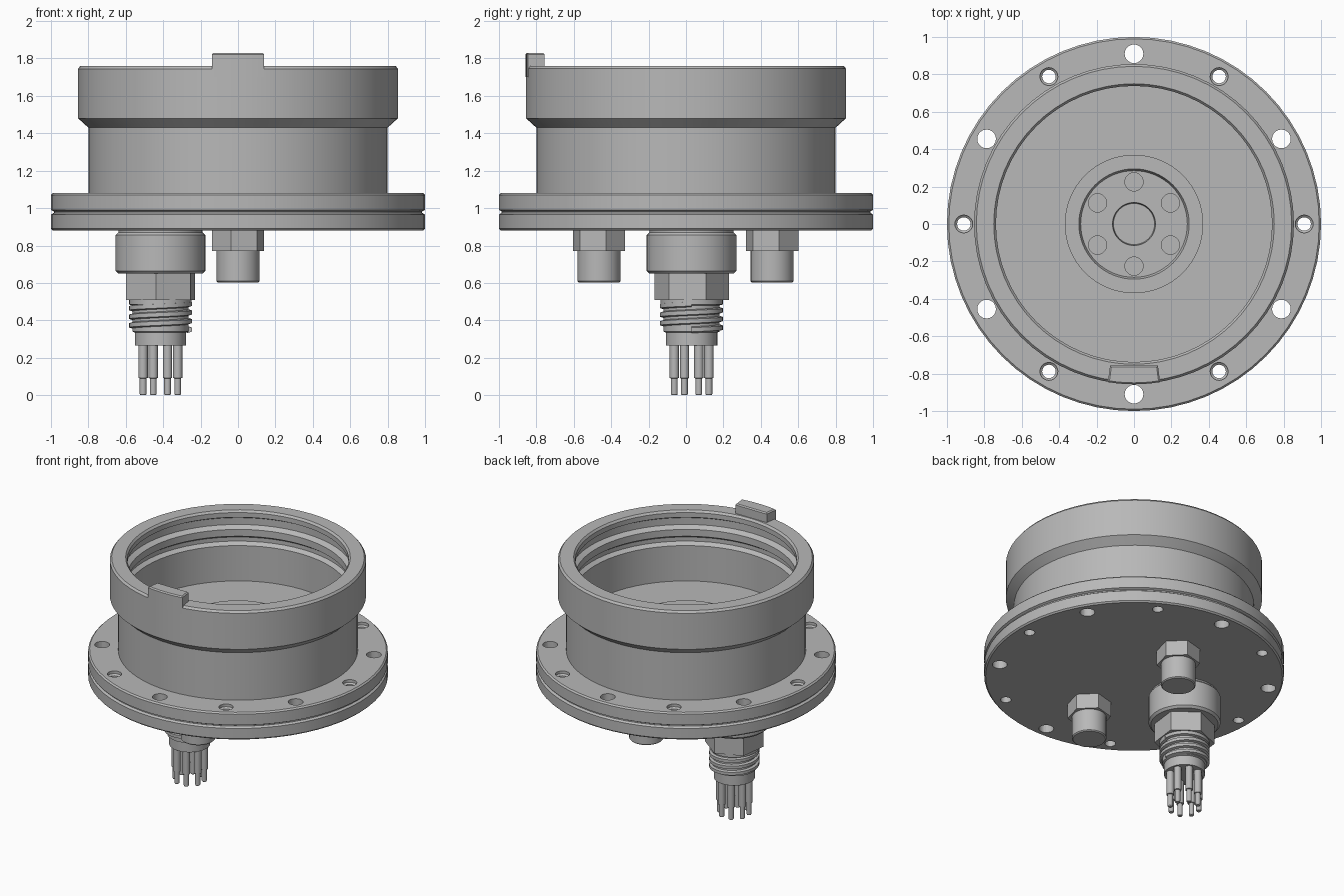
import bpy, bmesh
from math import pi, sin, cos, radians
from mathutils import Matrix, Vector

cube = bpy.data.objects.get("Cube")
if cube:
    bpy.data.objects.remove(cube, do_unlink=True)

grey = bpy.data.materials.new("satin_grey")
grey.use_nodes = True
colour = (0.48, 0.48, 0.48, 1)
grey.diffuse_color = colour
grey.node_tree.nodes["Principled BSDF"].inputs["Base Color"].default_value = colour


def add_lathe(bm, profile, segments, x=0, y=0, turn=0):
    """Closed solid of revolution; the profile runs from axis to axis."""
    verts = [bm.verts.new((r, 0, z)) for r, z in profile]
    edges = [bm.edges.new(pair) for pair in zip(verts, verts[1:])]
    made = bmesh.ops.spin(bm, geom=verts + edges, cent=(0, 0, 0), axis=(0, 0, 1),
                          angle=2 * pi, steps=segments, use_duplicate=False)
    bmesh.ops.remove_doubles(bm, verts=bm.verts, dist=0.0002)
    place = Matrix.Translation((x, y, 0)) @ Matrix.Rotation(turn, 4, "Z")
    # Only the newly made solid still touches this lathe's vertices
    fresh = [v for v in bm.verts if not v.tag]
    bmesh.ops.transform(bm, matrix=place, verts=fresh)
    for v in fresh:
        v.tag = True


def finish(name, bm):
    bmesh.ops.recalc_face_normals(bm, faces=bm.faces)
    mesh = bpy.data.meshes.new(name)
    bm.to_mesh(mesh)
    bm.free()
    mesh.materials.append(grey)
    obj = bpy.data.objects.new(name, mesh)
    bpy.context.collection.objects.link(obj)
    return obj


def smooth(obj):
    bpy.ops.object.select_all(action="DESELECT")
    obj.select_set(True)
    bpy.context.view_layer.objects.active = obj
    bpy.ops.object.shade_smooth_by_angle(angle=radians(25))


def lathe(name, profile, segments=48, x=0, y=0, turn=0):
    bm = bmesh.new()
    add_lathe(bm, profile, segments, x, y, turn)
    obj = finish(name, bm)
    smooth(obj)
    return obj


def rod(radius, low, high):
    return [(0, low), (radius, low), (radius, high), (0, high)]


# Housing: double flange, waisted wall, grooved bore and stepped floor
housing = [
    (0, 0.88), (0.99, 0.88), (1, 0.89), (1, 0.965), (0.985, 0.975),
    (0.985, 0.982), (1, 0.99), (1, 1.07), (0.99, 1.08), (0.8, 1.08),
    (0.8, 1.43), (0.855, 1.48), (0.855, 1.745), (0.843, 1.76),
    (0.75, 1.76), (0.738, 1.745), (0.738, 1.71), (0.775, 1.69),
    (0.775, 1.64), (0.74, 1.62), (0.74, 1.57), (0.77, 1.55),
    (0.77, 1.52), (0.742, 1.5), (0.742, 1.24), (0.37, 1.24),
    (0.37, 1.27), (0.295, 1.27), (0.285, 1.245), (0.115, 1.245),
    (0.11, 1.21), (0, 1.21)]
body = lathe("housing", housing, 64)

# Flange bolt holes (alternating plain and stepped) and blind floor holes
bm = bmesh.new()
for i in range(12):
    a = i * pi / 6
    shape = rod(0.05, 0.8, 1.2)
    if i % 2 == 0:
        shape = [(0, 0.8), (0.036, 0.8), (0.036, 1.05),
                 (0.048, 1.06), (0.048, 1.2), (0, 1.2)]
    add_lathe(bm, shape, 20, 0.91 * cos(a), 0.91 * sin(a))
for i in range(6):
    a = pi / 6 + i * pi / 3
    add_lathe(bm, rod(0.049, 1.22, 1.4), 20, 0.225 * cos(a), 0.225 * sin(a))
cutter = finish("hole_cutter", bm)
cutter.hide_render = True
cut = body.modifiers.new("holes", "BOOLEAN")
cut.operation = "DIFFERENCE"
cut.solver = "EXACT"
cut.object = cutter
bpy.context.view_layer.objects.active = body
bpy.ops.object.modifier_apply(modifier=cut.name)
bpy.data.objects.remove(cutter, do_unlink=True)
smooth(body)

# Locating tab on the front of the rim: curved outside, flat inside
bm = bmesh.new()
outline = [Vector((0.857 * sin(a), -0.857 * cos(a), 1.7))
           for a in (radians(-9.4 + 18.8 * i / 6) for i in range(7))]
outline += [Vector((0.128, -0.757, 1.7)), Vector((-0.128, -0.757, 1.7))]
base = bm.faces.new([bm.verts.new(p) for p in outline])
top = bmesh.ops.extrude_face_region(bm, geom=[base])["geom"]
top_verts = [v for v in top if isinstance(v, bmesh.types.BMVert)]
bmesh.ops.translate(bm, vec=(0, 0, 0.13), verts=top_verts)
rim = [e for e in bm.edges if all(v in top_verts for v in e.verts)]
bmesh.ops.bevel(bm, geom=rim, offset=0.008, segments=1, affect="EDGES")
smooth(finish("locating_tab", bm))

# Two capped plugs under the base
for side, y in (("front", -0.465), ("back", 0.46)):
    lathe(side + "_plug_hex", rod(0.145, 0.77, 0.885), 6, 0, y, radians(15))
    lathe(side + "_plug_cap", [(0, 0.603), (0.108, 0.603), (0.115, 0.61),
                               (0.115, 0.78), (0, 0.78)], 32, 0, y)

# Cable connector: collar, nut, threaded barrel
cx, cy = -0.415, 0.03
lathe("connector_collar", [(0, 0.65), (0.225, 0.65), (0.24, 0.665), (0.24, 0.855),
                           (0.225, 0.87), (0.225, 0.885), (0, 0.885)], 48, cx, cy)
lathe("connector_nut", rod(0.2, 0.508, 0.66), 6, cx, cy, radians(23))
lathe("connector_barrel", [(0, 0.265), (0.137, 0.265), (0.137, 0.335), (0.15, 0.34),
                           (0.15, 0.48), (0.167, 0.485), (0.167, 0.515), (0, 0.515)],
      40, cx, cy)

# Helical thread ridge with a trapezoid section
bm = bmesh.new()
turns, steps, pitch = 3, 32, 0.046
section = [(0.145, -0.018), (0.168, -0.011), (0.168, 0.011), (0.145, 0.018)]
rings = []
for i in range(turns * steps + 1):
    a = 2 * pi * i / steps
    z = 0.35 + pitch * i / steps
    rings.append([bm.verts.new((cx + r * cos(a), cy + r * sin(a), z + dz))
                  for r, dz in section])
for a, b in zip(rings, rings[1:]):
    for j in range(4):
        k = (j + 1) % 4
        bm.faces.new((a[j], a[k], b[k], b[j]))
bm.faces.new(rings[0])
bm.faces.new(rings[-1])
smooth(finish("connector_thread", bm))

# Ring of eight stepped contact pins
for i in range(8):
    a = pi / 8 + i * pi / 4
    lathe(f"contact_pin_{i + 1}",
          [(0, 0), (0.014, 0), (0.018, 0.006), (0.018, 0.09),
           (0.025, 0.092), (0.025, 0.28), (0, 0.28)],
          16, cx + 0.1 * cos(a), cy + 0.1 * sin(a))
